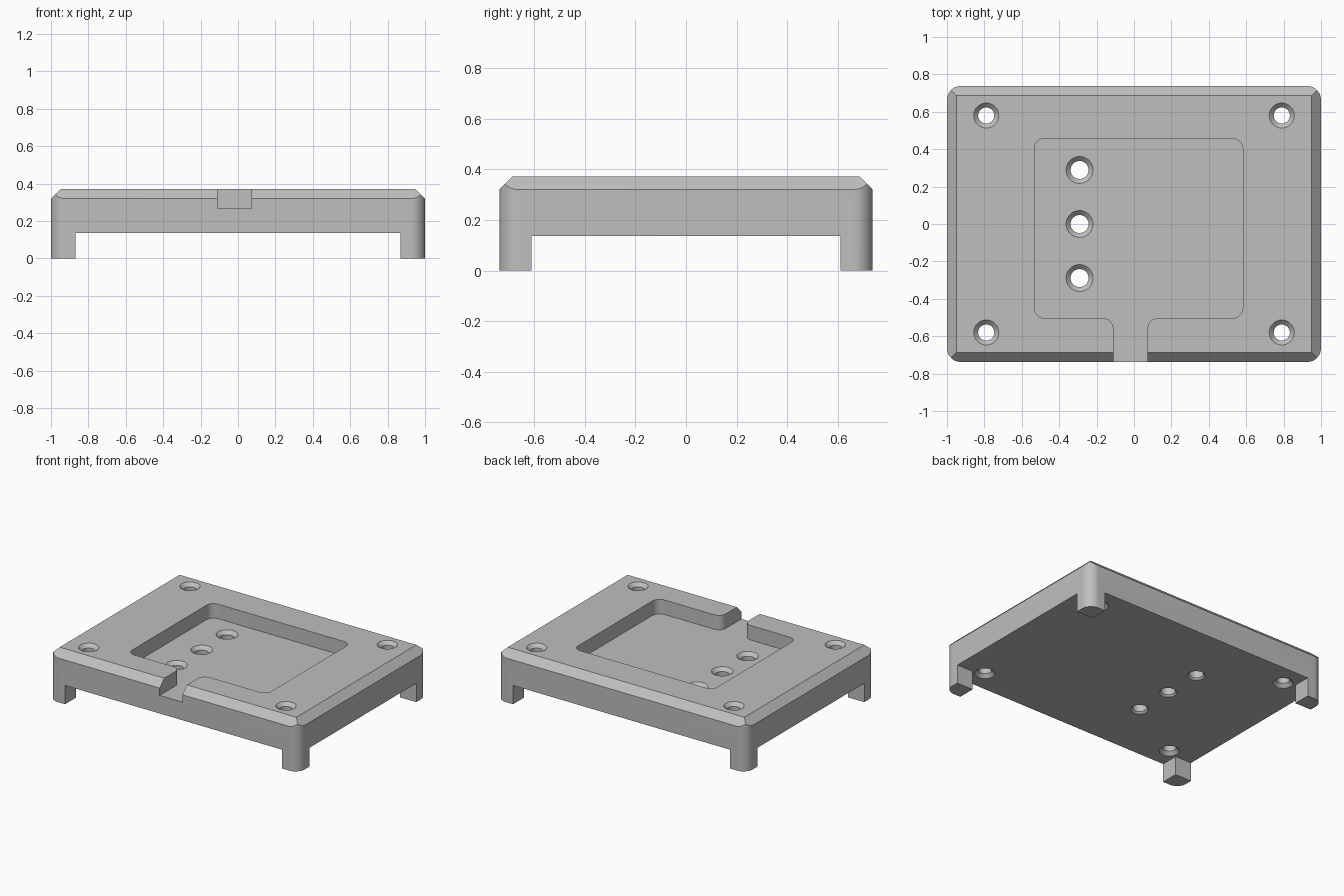
import bpy, bmesh
from math import pi, cos, sin, tan, radians
from mathutils import Vector

if "Cube" in bpy.data.objects:
    bpy.data.objects.remove(bpy.data.objects["Cube"], do_unlink=True)

HX, HY, TOP = 1.0, 0.738, 0.372      # half width, half depth, height
UNDER, FLOOR = 0.136, 0.267          # plate underside, pocket floor
CHAMFER = 0.052


def make(name, bm):
    bmesh.ops.recalc_face_normals(bm, faces=bm.faces)
    mesh = bpy.data.meshes.new(name)
    bm.to_mesh(mesh)
    bm.free()
    ob = bpy.data.objects.new(name, mesh)
    bpy.context.collection.objects.link(ob)
    return ob


def loft(name, rings):
    """Closed solid through rings of equal point count."""
    bm = bmesh.new()
    loops = [[bm.verts.new(p) for p in ring] for ring in rings]
    n = len(loops[0])
    for a, b in zip(loops, loops[1:]):
        for i in range(n):
            j = (i + 1) % n
            bm.faces.new((a[i], a[j], b[j], b[i]))
    bm.faces.new(loops[0])
    bm.faces.new(loops[-1])
    return make(name, bm)


def rounded(points, steps=12):
    """Fillet each (x, y, radius) corner of an outline."""
    out = []
    for i, (x, y, r) in enumerate(points):
        p = Vector((x, y))
        if r == 0:
            out.append(p)
            continue
        u = (Vector(points[i - 1][:2]) - p).normalized()
        v = (Vector(points[(i + 1) % len(points)][:2]) - p).normalized()
        for k in range(steps + 1):
            t = k / steps * pi / 2
            out.append(p + u * r * (1 - sin(t)) + v * r * (1 - cos(t)))
    return out


def prism(name, outline, z0, z1):
    return loft(name, [[(p[0], p[1], z) for p in outline] for z in (z0, z1)])


def rect(x, y, r=0):
    return rounded([(-x, -y, r), (x, -y, r), (x, y, r), (-x, y, r)])


def hole(x, y, z0, z1, r, top, bottom):
    """Through hole, countersunk at 45 degrees on both ends."""
    e = 0.01
    profile = [(bottom + e, z0 - e), (r, z0 + bottom - r),
               (r, z1 - top + r), (top + e, z1 + e)]
    angles = [2 * pi * k / 48 for k in range(48)]
    return loft("hole_cutter", [[(x + q * cos(a), y + q * sin(a), z) for a in angles]
                                for q, z in profile])


def boolean(ob, cutter, operation="DIFFERENCE"):
    mod = ob.modifiers.new("cut", "BOOLEAN")
    mod.operation, mod.solver, mod.object = operation, "EXACT", cutter
    cutter.hide_render = True
    bpy.context.view_layer.objects.active = ob
    bpy.ops.object.modifier_apply(modifier=mod.name)
    bpy.data.objects.remove(cutter, do_unlink=True)


# Chamfered block, trimmed to rounded vertical corners
def at(x, y, z):
    return [(p.x, p.y, z) for p in rect(x, y)]


plate = loft("mounting_plate", [
    at(HX, HY, 0), at(HX, HY, TOP - CHAMFER),
    at(HX - CHAMFER, HY - CHAMFER, TOP)])
boolean(plate, prism("corner_trim", rect(HX, HY, 0.075), -0.1, 0.5), "INTERSECT")

# Clear the underside, leaving four corner feet
boolean(plate, prism("foot_gap_x", rect(0.869, 1), -0.1, UNDER))
boolean(plate, prism("foot_gap_y", rect(1.2, 0.611), -0.1, UNDER))

# Recessed pocket with a channel to the front edge
R = 0.056
pocket = rounded([(-0.533, 0.457, R), (-0.533, -0.504, R), (-0.11, -0.504, R),
                  (-0.11, -0.9, 0), (0.072, -0.9, 0), (0.072, -0.504, R),
                  (0.582, -0.504, R), (0.582, 0.457, R)])
boolean(plate, prism("pocket_cutter", pocket, FLOOR, 0.6))

# Corner screw holes and the row of pocket holes
for sx in (-1, 1):
    for sy in (-1, 1):
        boolean(plate, hole(sx * 0.79, sy * 0.58, UNDER, TOP, 0.043, 0.067, 0.067))
for y in (-0.289, 0, 0.289):
    boolean(plate, hole(-0.291, y, UNDER, FLOOR, 0.048, 0.072, 0.06))

# Single grey material
mat = bpy.data.materials.new("plain_grey")
mat.use_nodes = True
grey = (0.52, 0.52, 0.52, 1)
mat.diffuse_color = grey
mat.node_tree.nodes["Principled BSDF"].inputs["Base Color"].default_value = grey
plate.data.materials.clear()
plate.data.materials.append(mat)

bpy.ops.object.select_all(action="DESELECT")
plate.select_set(True)
bpy.context.view_layer.objects.active = plate
bpy.ops.object.shade_smooth_by_angle(angle=radians(30))
